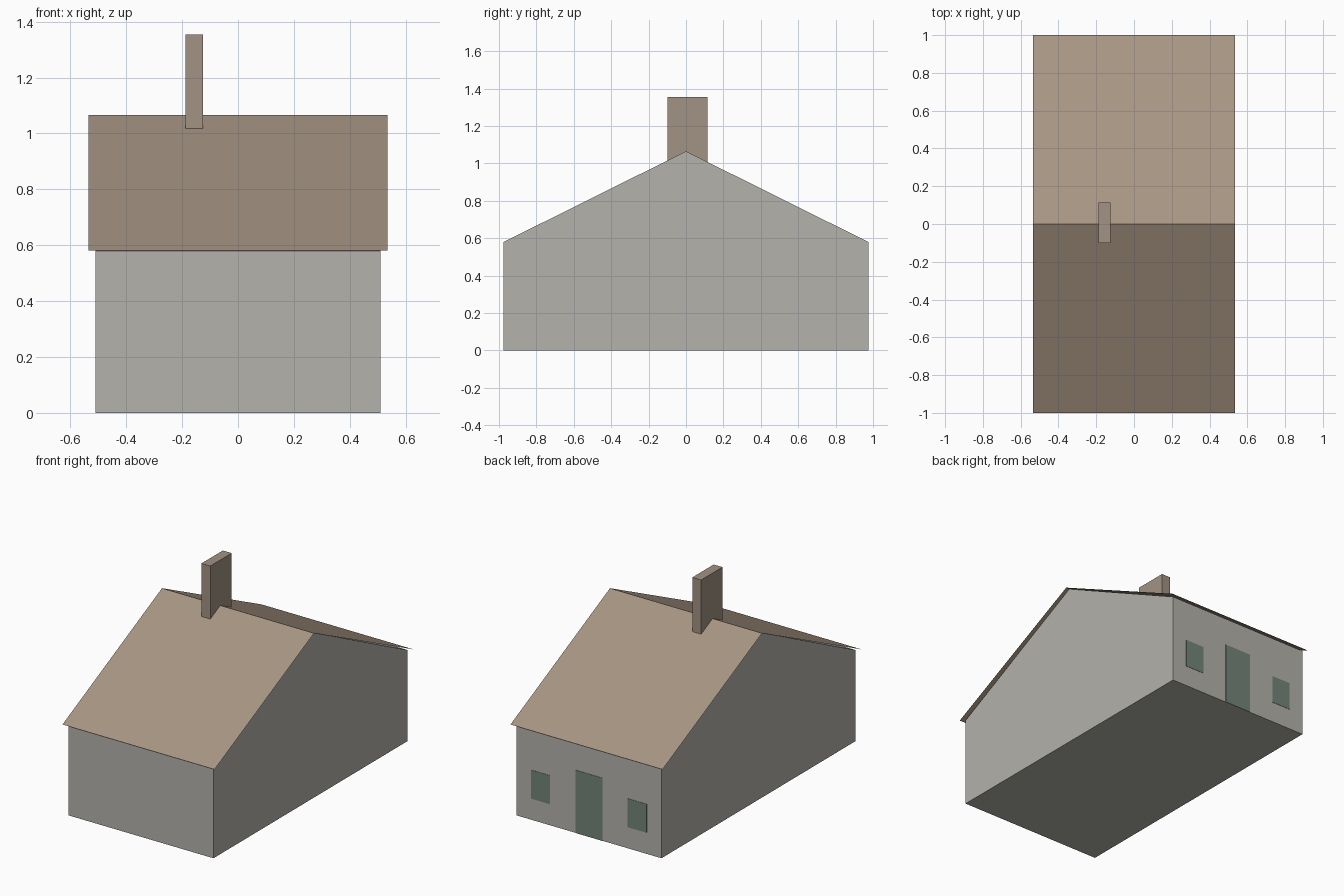
import bpy
import bmesh

cube = bpy.data.objects.get("Cube")
if cube:
    bpy.data.objects.remove(cube, do_unlink=True)


def linear(c):
    c /= 255
    return c / 12.92 if c <= 0.04045 else ((c + 0.055) / 1.055) ** 2.4


def make_material(name, *rgb):
    colour = [linear(c) for c in rgb] + [1.0]
    mat = bpy.data.materials.new(name)
    mat.use_nodes = True
    mat.diffuse_color = colour
    mat.node_tree.nodes["Principled BSDF"].inputs["Base Color"].default_value = colour
    return mat


def add_object(name, bm, mat):
    mesh = bpy.data.meshes.new(name)
    bm.to_mesh(mesh)
    bm.free()
    mesh.materials.append(mat)
    obj = bpy.data.objects.new(name, mesh)
    bpy.context.collection.objects.link(obj)
    return obj


def box(name, x, y, z, mat):
    """Box given its (low, high) range on each axis."""
    bm = bmesh.new()
    bmesh.ops.create_cube(bm, size=1)
    for v in bm.verts:
        v.co = [r[0] if c < 0 else r[1] for c, r in zip(v.co, (x, y, z))]
    return add_object(name, bm, mat)


wall_grey = make_material("wall grey", 180, 178, 171)
roof_brown = make_material("roof brown", 167, 149, 131)
chimney_brown = make_material("chimney brown", 162, 146, 131)
opening_green = make_material("opening green", 115, 132, 121)

EAVE, RIDGE = 0.58, 1.065
WALL_X, WALL_Y = 0.51, 0.975
ROOF_X, ROOF_Y = 0.535, 1.0

# Walls: gabled profile swept along x
bm = bmesh.new()
profile = [(-WALL_Y, 0), (WALL_Y, 0), (WALL_Y, EAVE), (0, RIDGE), (-WALL_Y, EAVE)]
gable = bm.faces.new([bm.verts.new((-WALL_X, y, z)) for y, z in profile])
swept = bmesh.ops.extrude_face_region(bm, geom=[gable], use_keep_orig=True)
moved = [g for g in swept["geom"] if isinstance(g, bmesh.types.BMVert)]
bmesh.ops.translate(bm, verts=moved, vec=(2 * WALL_X, 0, 0))
bmesh.ops.recalc_face_normals(bm, faces=bm.faces)
add_object("walls", bm, wall_grey)

# Roof: thin folded sheet overhanging the walls
bm = bmesh.new()
rows = [[bm.verts.new((x, y, z + 0.001)) for x in (-ROOF_X, ROOF_X)]
        for y, z in ((-ROOF_Y, EAVE), (0, RIDGE), (ROOF_Y, EAVE))]
for a, b in zip(rows, rows[1:]):
    bm.faces.new((a[0], a[1], b[1], b[0]))
add_object("roof", bm, roof_brown)

# Chimney straddling the ridge
box("chimney", (-0.187, -0.125), (-0.1, 0.115), (0.95, 1.355), chimney_brown)

# Door and windows as thin plates on the back wall
plate = (WALL_Y - 0.002, WALL_Y + 0.002)
box("door", (-0.095, 0.095), plate, (0, 0.4), opening_green)
for side, x in (("left", 0.34), ("right", -0.34)):
    box(side + "_window", (x - 0.067, x + 0.067), plate, (0.135, 0.317), opening_green)
